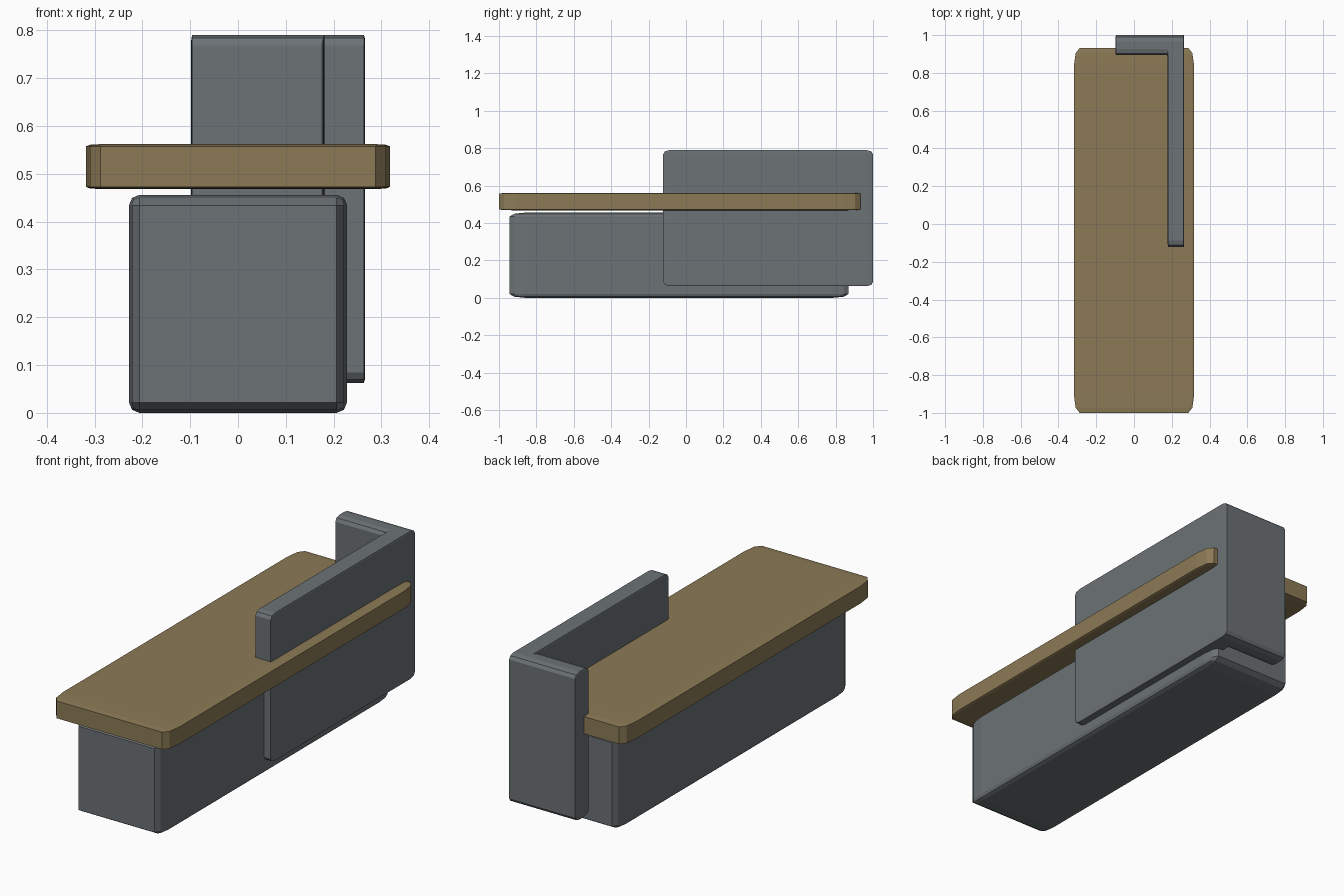
import bpy, bmesh

cube = bpy.data.objects.get("Cube")
if cube:
    bpy.data.objects.remove(cube, do_unlink=True)


def material(name, rgb):
    mat = bpy.data.materials.new(name)
    mat.use_nodes = True
    mat.diffuse_color = (*rgb, 1)
    mat.node_tree.nodes["Principled BSDF"].inputs["Base Color"].default_value = (*rgb, 1)
    return mat


grey = material("slate grey", (0.15, 0.168, 0.18))
wood = material("brown wood", (0.262, 0.195, 0.092))


def rounded_prism(name, outline, low, size, bevel, mat):
    """Extrude a unit outline, round its edges, then stretch it to size."""
    bm = bmesh.new()
    base = bm.faces.new([bm.verts.new((x, y, 0)) for x, y in outline])
    top = bmesh.ops.extrude_face_region(bm, geom=[base])["geom"]
    for v in top:
        if isinstance(v, bmesh.types.BMVert):
            v.co.z = 1
    bmesh.ops.recalc_face_normals(bm, faces=bm.faces[:])
    bmesh.ops.bevel(bm, geom=bm.edges[:], offset=bevel, segments=2,
                    profile=0.5, affect='EDGES')
    for v in bm.verts:
        v.co = [a + c * s for a, c, s in zip(low, v.co, size)]
    bmesh.ops.recalc_face_normals(bm, faces=bm.faces[:])
    mesh = bpy.data.meshes.new(name)
    bm.to_mesh(mesh)
    bm.free()
    mesh.materials.append(mat)
    obj = bpy.data.objects.new(name, mesh)
    bpy.context.collection.objects.link(obj)
    return obj


square = [(0, 0), (1, 0), (1, 1), (0, 1)]

# Counter body and its overhanging top
rounded_prism("counter_body", square, (-0.228, -0.945, 0), (0.456, 1.815, 0.456), 0.048, grey)
rounded_prism("counter_top", square, (-0.318, -1, 0.468), (0.636, 1.932, 0.094), 0.048, wood)

# L-shaped screen: long side panel with a return across the back
wing_x, wing_y = -3.14, 0.905
screen = [(0, 0), (1, 0), (1, 1), (wing_x, 1), (wing_x, wing_y), (0, wing_y)]
rounded_prism("corner_screen", screen, (0.178, -0.122, 0.063), (0.088, 1.122, 0.727), 0.03, grey)
